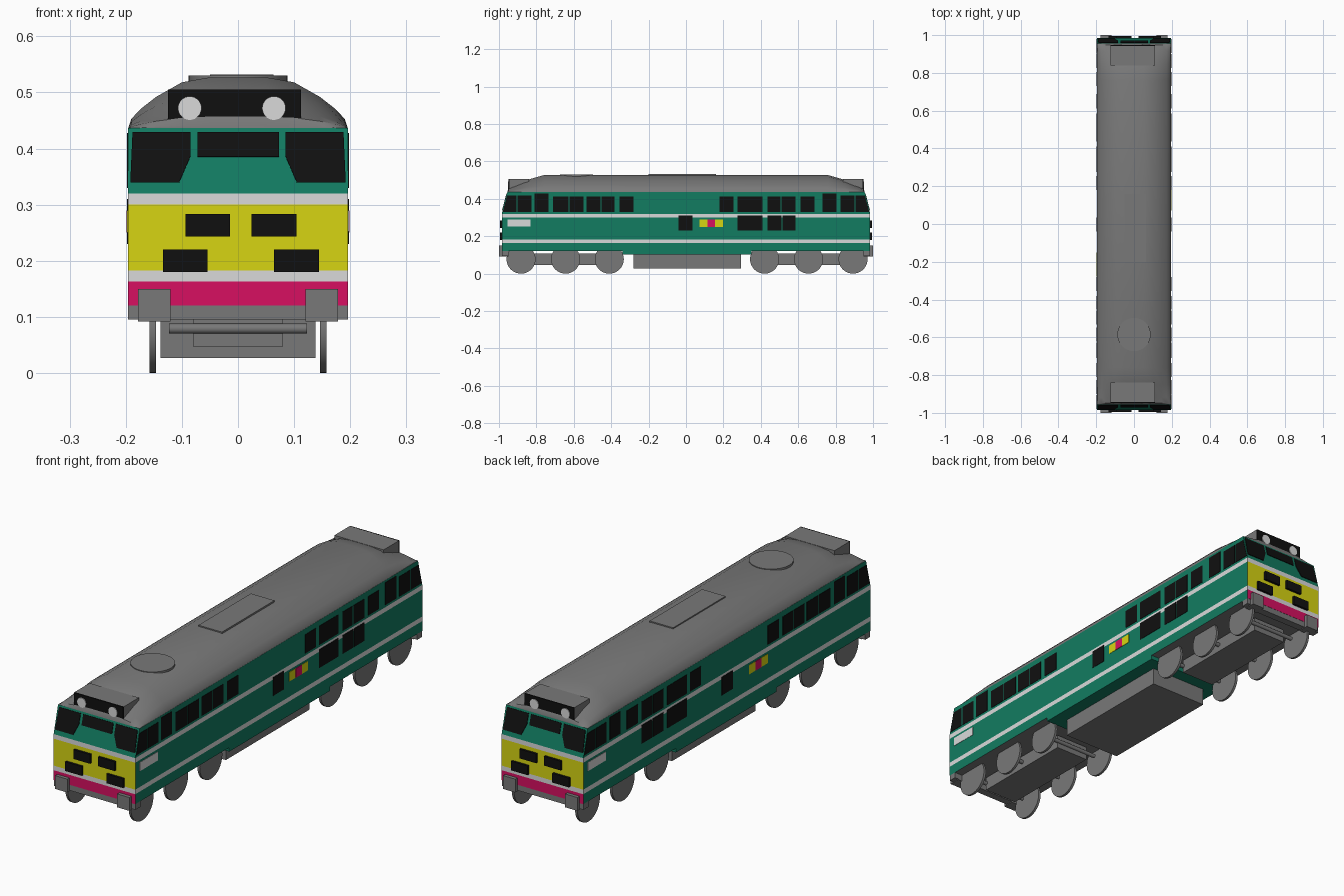
import bpy, bmesh, math
from mathutils import Vector

if "Cube" in bpy.data.objects:
    bpy.data.objects.remove(bpy.data.objects["Cube"])

def material(name, rgb):
    m = bpy.data.materials.new(name)
    m.diffuse_color = (*rgb, 1)
    m.use_nodes = True
    m.node_tree.nodes["Principled BSDF"].inputs["Base Color"].default_value = m.diffuse_color
    return m

GREEN = material("green", (.006, .2, .12))
WHITE = material("white", (.7, .7, .7))
YELLOW = material("yellow", (.68, .66, .006))
PINK = material("pink", (.68, .005, .12))
GRAY = material("gray", (.19, .19, .19))
BLACK = material("black", (.005, .005, .005))

def finish(name, bm, mats):
    bmesh.ops.recalc_face_normals(bm, faces=bm.faces)
    me = bpy.data.meshes.new(name)
    bm.to_mesh(me)
    bm.free()
    for m in mats:
        me.materials.append(m)
    ob = bpy.data.objects.new(name, me)
    bpy.context.collection.objects.link(ob)
    return ob

def box(name, x, y, z, mat):
    bm = bmesh.new()
    bmesh.ops.create_cube(bm, size=1)
    for v in bm.verts:
        v.co = [(r[0] + r[1]) / 2 + c * (r[1] - r[0]) for r, c in zip((x, y, z), v.co)]
    return finish(name, bm, [mat])

def cylinder(name, center, r, depth, axis, mat, sides=32):
    bm = bmesh.new()
    bmesh.ops.create_cone(bm, cap_ends=True, segments=sides, radius1=r, radius2=r, depth=depth)
    rot = Vector((0, 0, 1)).rotation_difference(Vector(axis))
    for v in bm.verts:
        v.co = rot @ v.co + Vector(center)
    ob = finish(name, bm, [mat])
    for p in ob.data.polygons:
        p.use_smooth = len(p.vertices) == 4
    return ob

def plate(name, pts, offset, mat):
    """Thin plate: outline points pushed both ways along offset."""
    bm = bmesh.new()
    o = Vector(offset)
    a = [bm.verts.new(Vector(p) - o) for p in pts]
    b = [bm.verts.new(Vector(p) + o) for p in pts]
    bm.faces.new(a)
    bm.faces.new(b)
    for i in range(len(a)):
        j = (i + 1) % len(a)
        bm.faces.new((a[i], a[j], b[j], b[i]))
    return finish(name, bm, [mat])

W, L = .196, .985      # half width, half length
LEAN = .03 / .115      # backward lean of the cab front

# Body shell: stacked bands, coloured by height and direction
levels = [(.12, L), (.163, L), (.183, L), (.30, L), (.32, L), (.437, .955)]
ends = [3, 1, 2, 1, 0]
sides = [0, 1, 0, 1, 0]
bm = bmesh.new()
rings = [[bm.verts.new((sx * W, sy * h, z)) for sx, sy in ((-1, -1), (1, -1), (1, 1), (-1, 1))]
         for z, h in levels]
for k in range(len(levels) - 1):
    for i in range(4):
        j = (i + 1) % 4
        f = bm.faces.new((rings[k][i], rings[k][j], rings[k + 1][j], rings[k + 1][i]))
        f.material_index = ends[k] if i % 2 == 0 else sides[k]
bm.faces.new(rings[0]).material_index = 4
bm.faces.new(rings[-1]).material_index = 4
finish("body_shell", bm, [GREEN, WHITE, YELLOW, PINK, GRAY])
box("body_skirt", (-W, W), (-.34, .35), (.102, .125), GREEN)

# Domed roof: one arch, scaled down in height toward both ends
arch = [(W, 0), (.19, .018), (.173, .036), (.146, .057), (.10, .083), (.05, .092)]
arch = arch + [(-x, z) for x, z in reversed(arch)]
run = [(.955, .005), (.948, .022), (.917, .036), (.85, .066), (.76, .092)]
run = [(-y, h) for y, h in run] + [(y, h) for y, h in reversed(run)]
bm = bmesh.new()
rows = [[bm.verts.new((x, y, .435 + z * h / .092)) for x, z in arch] for y, h in run]
for a, b in zip(rows, rows[1:]):
    for i in range(len(arch) - 1):
        bm.faces.new((a[i], a[i + 1], b[i + 1], b[i]))
    bm.faces.new((a[0], b[0], b[-1], a[-1]))
bm.faces.new(rows[0])
bm.faces.new(rows[-1])
roof = finish("roof", bm, [GRAY])
bpy.context.view_layer.objects.active = roof
roof.select_set(True)
bpy.ops.object.shade_smooth_by_angle(angle=math.radians(35))
box("roof_hatch", (-.05, .063), (-.2, .16), (.515, .532), GRAY)
cylinder("roof_fan", (0, -.585, .52), .088, .02, (0, 0, 1), GRAY)

# Both ends
def lean_pt(x, z, s):
    return (x, s * (L - (z - .32) * LEAN), z)

for s, end in ((-1, "front"), (1, "back")):
    def span(a, b):
        return sorted((s * a, s * b))
    box(end + "_buffer_beam", (-W, W), span(.95, .984), (.095, .122), GRAY)
    for x in (-.149, .149):
        box(end + "_buffer", (x - .029, x + .029), span(.95, 1.0), (.092, .15), GRAY)
    # Headlight housing with dark face and lamps
    box(end + "_light_housing", (-.125, .112), span(.84, .943), (.437, .505), GRAY)
    box(end + "_light_panel", (-.125, .112), span(.942, .948), (.439, .505), BLACK)
    for x in (-.086, .064):
        cylinder(end + "_headlight", (x, s * .948, .472), .021, .006, (0, 1, 0), WHITE)
    # Nose grilles
    for x, z in ((-.054, .263), (.064, .263), (-.094, .2), (.104, .2)):
        box(end + "_grille", (x - .04, x + .04), span(.98, .995), (z - .02, z + .02), BLACK)
    # Windscreens
    off = (0, s * .003, .0008)
    mid = [(-.072, .385), (.073, .385), (.073, .429), (-.072, .429)]
    plate(end + "_middle_window", [lean_pt(x, z, s) for x, z in mid], off, BLACK)
    for m in (-1, 1):
        quad = [(.105, .339), (.192, .339), (.188, .429), (.085, .429), (.085, .385)]
        plate(end + "_corner_window", [lean_pt(m * x, z, s) for x, z in quad], off, BLACK)

# Side windows and vents as (start, end, bottom, top) along y
windows = [(-.905 + .005, -.826, .33, .417), (-.81, -.735, .33, .428),
           (-.71, -.628, .33, .412), (-.623, -.548, .33, .412), (-.532, -.457, .33, .412),
           (-.452, -.382, .33, .412), (-.356, -.28, .33, .412),
           (.18, .254, .33, .412), (.275, .409, .33, .412), (.436, .505, .33, .412),
           (.511, .586, .33, .412), (.612, .687, .33, .412),
           (.73, .805, .33, .428), (.826, .90, .33, .417)]
vents = [(-.04, .035, .23, .31), (.275, .409, .23, .31), (.436, .51, .23, .31),
         (.516, .586, .23, .31)]
for m, side in ((-1, "left"), (1, "right")):
    def panel(name, y0, y1, z0, z1, mat, t=.0015):
        pts = [(m * W, y0, z0), (m * W, y1, z0), (m * W, y1, z1), (m * W, y0, z1)]
        return plate(side + name, pts, (t, 0, 0), mat)
    for w in windows:
        panel("_window", *w, BLACK)
    for v in vents:
        panel("_vent", *v, BLACK)
    for s in (-1, 1):
        quad = [(.98, .33), (.906, .33), (.906, .417), (.957, .417)]
        plate(side + "_cab_window", [(m * W, s * y, z) for y, z in quad], (.0015, 0, 0), BLACK)
    # Coloured bars and white panel sit at opposite ends on the two sides
    bar = .135 if m > 0 else -.215
    panel("_yellow_bar", bar - .064, bar + .064, .25, .29, YELLOW)
    panel("_pink_bar", bar - .021, bar + .021, .25, .29, PINK, .0025)
    c = -m * .893
    panel("_white_panel", c - .062, c + .062, .252, .29, WHITE)

# Underframe: tank, bogies, axles and wheels
box("fuel_tank", (-.138, .138), (-.28, .293), (.027, .122), GRAY)
for ys, end in (((-.882, -.644, -.41), "front"), ((.42, .655, .893), "back")):
    box(end + "_bogie", (-.08, .08), (ys[0], ys[-1]), (.047, .107), GRAY)
    box(end + "_bogie_pivot", (-.05, .05), (ys[1] - .05, ys[1] + .05), (.1, .125), GRAY)
    for y in ys:
        cylinder(end + "_axle", (0, y, .079), .009, .246, (1, 0, 0), GRAY, 16)
        for x in (-.152, .152):
            cylinder(end + "_wheel", (x, y, .0775), .0775, .011, (1, 0, 0), GRAY, 40)
